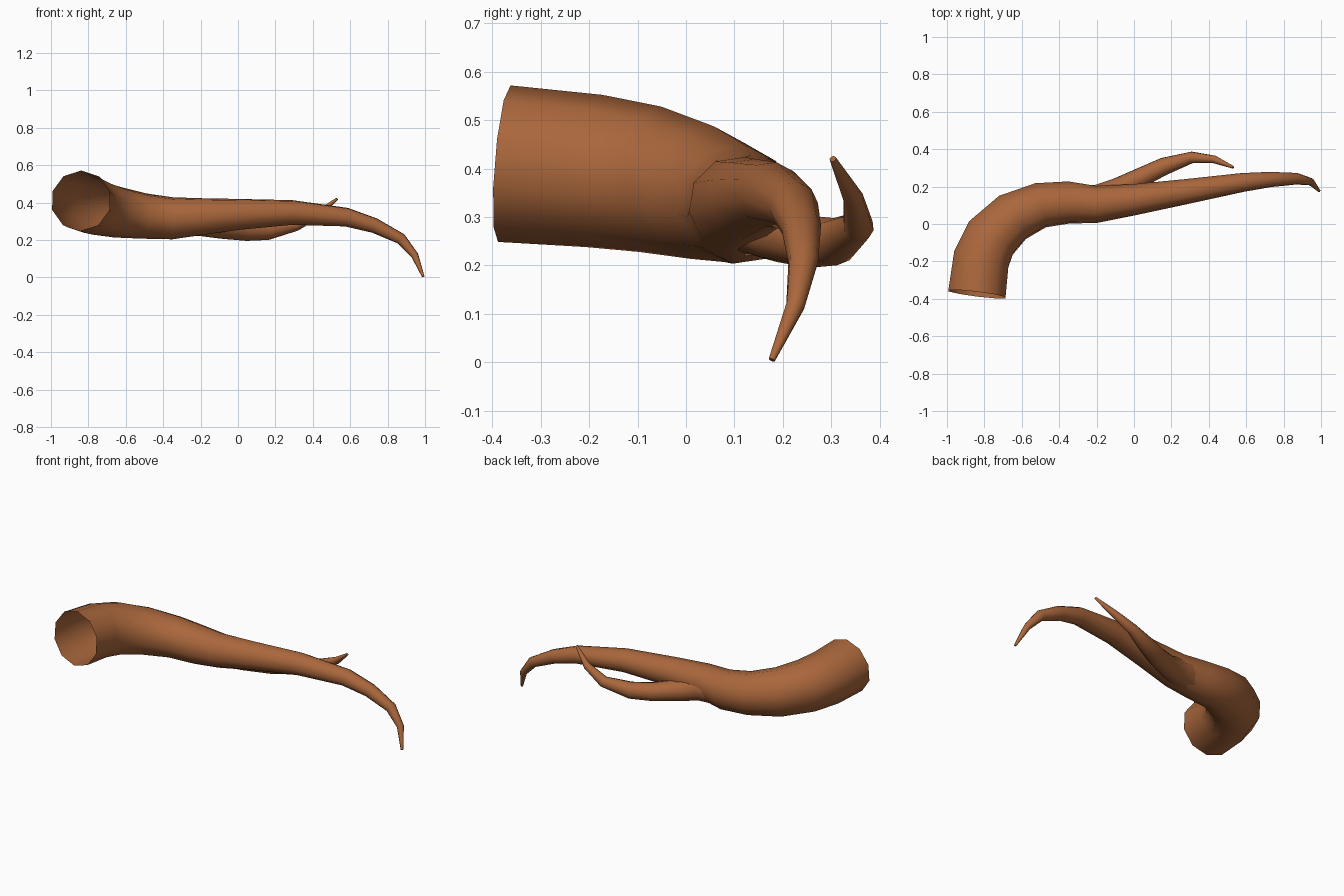
import bpy, bmesh, math
from mathutils import Vector

cube = bpy.data.objects.get("Cube")
if cube:
    bpy.data.objects.remove(cube, do_unlink=True)

SIDES = 10

bark = bpy.data.materials.new("brown bark")
bark.use_nodes = True
BROWN = (0.40, 0.135, 0.045, 1)
bark.diffuse_color = BROWN
bark.node_tree.nodes["Principled BSDF"].inputs["Base Color"].default_value = BROWN


def limb(name, path):
    """Sweep a ring along (x, y, z, radius) points; the base stays open, the tip is capped."""
    pts = [Vector(p[:3]) for p in path]
    bm = bmesh.new()
    rings = []
    up = Vector((0, 0, 1))
    for i, centre in enumerate(pts):
        before = (centre - pts[max(i - 1, 0)]).normalized()
        after = (pts[min(i + 1, len(pts) - 1)] - centre).normalized()
        tangent = (before + after).normalized()
        # carry the previous frame forward so the limb does not twist
        up = (up - tangent * up.dot(tangent)).normalized()
        side = tangent.cross(up)
        ring = []
        for k in range(SIDES):
            a = math.tau * k / SIDES
            ring.append(bm.verts.new(centre + path[i][3] * (up * math.cos(a) + side * math.sin(a))))
        rings.append(ring)
    for lower, upper in zip(rings, rings[1:]):
        for k in range(SIDES):
            n = (k + 1) % SIDES
            bm.faces.new((lower[k], lower[n], upper[n], upper[k]))
    bm.faces.new(rings[-1])
    bm.normal_update()
    mesh = bpy.data.meshes.new(name)
    bm.to_mesh(mesh)
    bm.free()
    mesh.materials.append(bark)
    obj = bpy.data.objects.new(name, mesh)
    bpy.context.collection.objects.link(obj)
    bpy.ops.object.select_all(action="DESELECT")
    obj.select_set(True)
    bpy.context.view_layer.objects.active = obj
    bpy.ops.object.shade_smooth_by_angle(angle=math.radians(50))
    return obj


# Thick hollow base bending into the long main branch with a drooping tip
limb("main_branch", [
    (-0.84, -0.375, 0.41, 0.162),
    (-0.817, -0.19, 0.395, 0.158),
    (-0.765, -0.075, 0.378, 0.152),
    (-0.65, 0.035, 0.35, 0.139),
    (-0.50, 0.10, 0.328, 0.123),
    (-0.35, 0.115, 0.316, 0.114),
    (-0.20, 0.105, 0.325, 0.100),
    (0.0, 0.13, 0.337, 0.084),
    (0.29, 0.175, 0.347, 0.067),
    (0.58, 0.222, 0.322, 0.051),
    (0.73, 0.238, 0.277, 0.041),
    (0.87, 0.242, 0.207, 0.031),
    (0.945, 0.226, 0.118, 0.02),
    (0.99, 0.177, 0.005, 0.007),
])

# Side branch leaving the fork, dipping and then curling upward
limb("side_branch", [
    (-0.32, 0.115, 0.312, 0.095),
    (-0.19, 0.14, 0.295, 0.075),
    (-0.08, 0.19, 0.268, 0.062),
    (0.05, 0.255, 0.249, 0.054),
    (0.16, 0.308, 0.249, 0.049),
    (0.31, 0.356, 0.28, 0.032),
    (0.43, 0.345, 0.34, 0.021),
    (0.53, 0.303, 0.42, 0.007),
])
